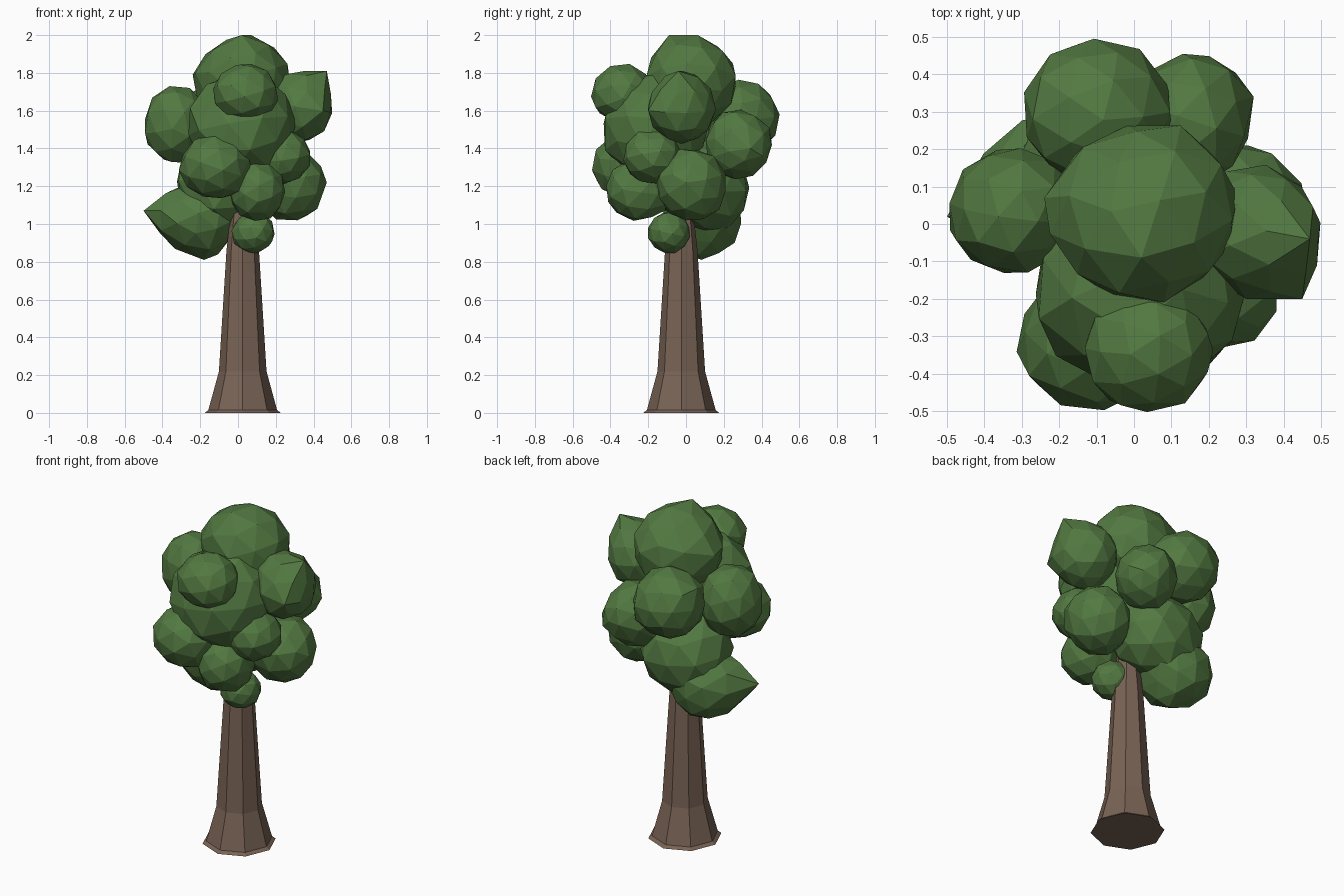
import bpy, bmesh, math, random
from mathutils import Vector, Matrix

if "Cube" in bpy.data.objects:
    bpy.data.objects.remove(bpy.data.objects["Cube"])

random.seed(4)


def material(name, rgb):
    m = bpy.data.materials.new(name)
    m.diffuse_color = (*rgb, 1)
    m.use_nodes = True
    m.node_tree.nodes["Principled BSDF"].inputs["Base Color"].default_value = m.diffuse_color
    return m


BARK = material("bark", (0.19, 0.125, 0.09))
LEAF = material("leaf", (0.085, 0.19, 0.053))


def finish(bm, name, mat):
    bmesh.ops.recalc_face_normals(bm, faces=bm.faces[:])
    me = bpy.data.meshes.new(name)
    bm.to_mesh(me)
    bm.free()
    me.materials.append(mat)
    ob = bpy.data.objects.new(name, me)
    bpy.context.collection.objects.link(ob)
    return ob


# Trunk: eight-sided flared column, rings of (z, radius)
def trunk():
    bm = bmesh.new()
    rings = []
    for z, r in [(0, 0.202), (0.015, 0.182), (0.22, 0.126), (0.86, 0.086), (1.1, 0.06)]:
        ring = []
        for i in range(8):
            a = i * math.pi / 4
            ring.append(bm.verts.new((0.025 + r * math.cos(a), -0.025 + r * math.sin(a), z)))
        rings.append(ring)
    for lo, hi in zip(rings, rings[1:]):
        for i in range(8):
            j = (i + 1) % 8
            bm.faces.new((lo[i], lo[j], hi[j], hi[i]))
    bm.faces.new(rings[0][::-1])
    bm.faces.new(rings[-1])
    finish(bm, "trunk", BARK)


# Leaf clump: faceted ball, slightly uneven, with optional pulled-out corners
def clump(name, centre, size, corners=()):
    bm = bmesh.new()
    bmesh.ops.create_icosphere(bm, subdivisions=2, radius=1)
    turn = Matrix.Rotation(random.uniform(0, 6.28), 3, 'Z') @ Matrix.Rotation(random.uniform(-0.5, 0.5), 3, 'X')
    c = Vector(centre)
    for v in bm.verts:
        p = turn @ v.co * random.uniform(0.97, 1.04)
        v.co = c + Vector([p[k] * size[k] for k in range(3)])
    for target in corners:
        t = Vector(target)
        near = min(bm.verts, key=lambda v: (v.co - t).length)
        move = t - near.co
        for e in near.link_edges:          # neighbours follow part of the way
            e.other_vert(near).co += move * 0.25
        near.co = t
    finish(bm, name, LEAF)


trunk()
clump("crown_top", (0.03, 0.03, 1.755), (0.25, 0.245, 0.235),
      [(-0.24, 0.07, 1.79), (0.02, -0.09, 2.0)])
clump("crown_core", (0.02, -0.165, 1.515), (0.295, 0.285, 0.285))
clump("front_upper_clump", (0.04, -0.335, 1.69), (0.175, 0.168, 0.163))
clump("front_left_clump", (-0.115, -0.31, 1.305), (0.195, 0.185, 0.175))
clump("front_low_clump", (0.10, -0.25, 1.18), (0.15, 0.18, 0.165))
clump("left_clump", (-0.325, 0.035, 1.53), (0.175, 0.17, 0.21))
clump("right_upper_clump", (0.32, -0.02, 1.615), (0.175, 0.175, 0.19),
      [(0.47, -0.04, 1.81), (0.45, -0.20, 1.6)])
clump("right_middle_clump", (0.23, -0.18, 1.36), (0.155, 0.155, 0.15))
clump("right_low_clump", (0.28, 0.03, 1.205), (0.185, 0.185, 0.195),
      [(0.47, 0.0, 1.22)])
clump("bottom_small_clump", (0.08, -0.09, 0.955), (0.112, 0.112, 0.112))
clump("left_low_clump", (-0.205, 0.09, 1.03), (0.21, 0.21, 0.20),
      [(-0.50, 0.02, 1.07), (-0.18, 0.08, 0.81)])
clump("back_low_clump", (-0.07, 0.10, 1.20), (0.265, 0.24, 0.25))
clump("back_left_clump", (-0.10, 0.30, 1.56), (0.205, 0.20, 0.20))
clump("back_right_clump", (0.145, 0.275, 1.42), (0.17, 0.18, 0.185),
      [(0.32, 0.34, 1.40), (0.13, 0.455, 1.42)])
